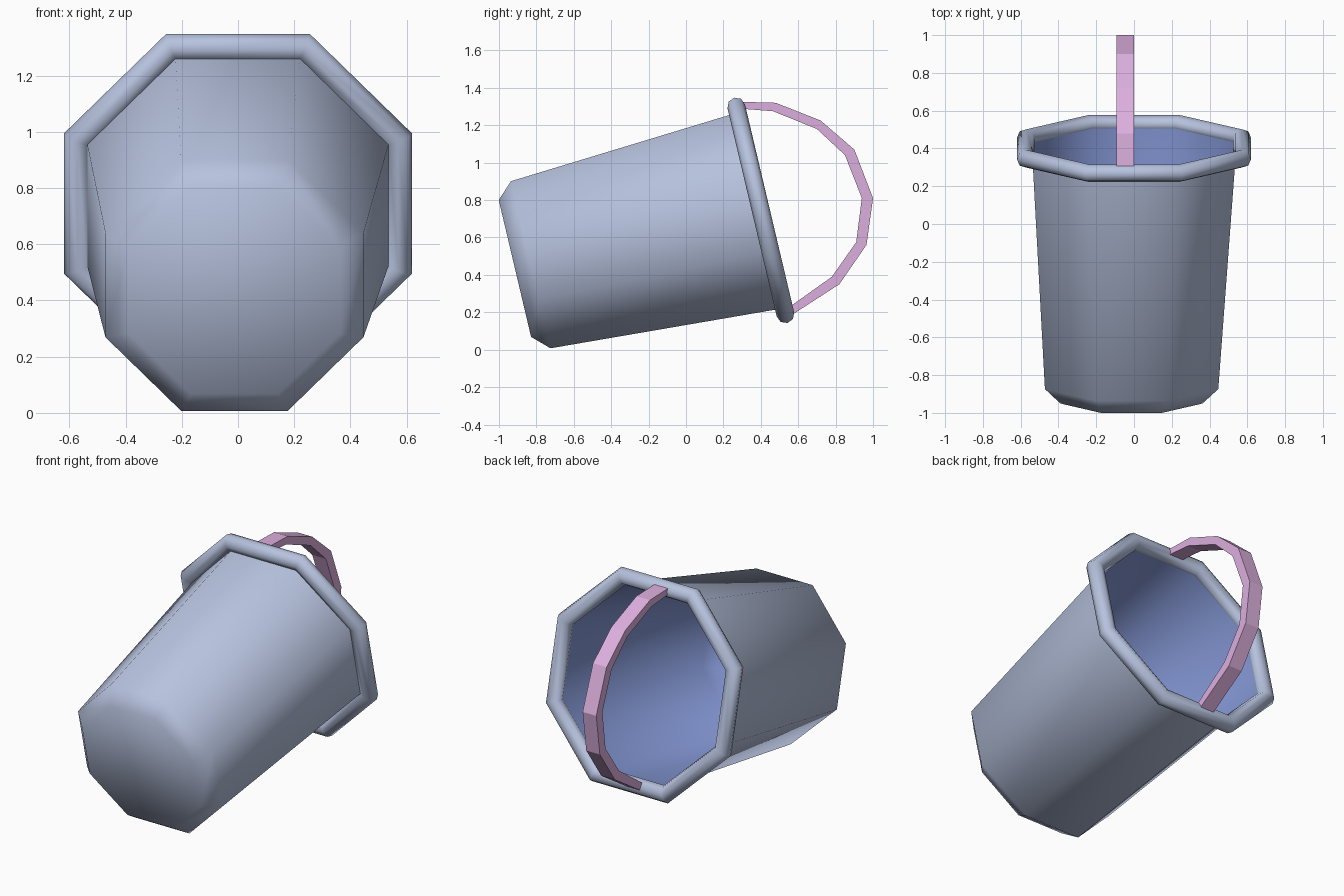
import bpy, bmesh, math
from mathutils import Vector

if "Cube" in bpy.data.objects:
    bpy.data.objects.remove(bpy.data.objects["Cube"])

def material(name, c):
    m = bpy.data.materials.new(name)
    m.diffuse_color = (*c, 1)
    m.use_nodes = True
    m.node_tree.nodes["Principled BSDF"].inputs["Base Color"].default_value = m.diffuse_color
    return m

GREY = material("grey blue", (0.47, 0.54, 0.73))
BLUE = material("inner blue", (0.23, 0.31, 0.66))
PINK = material("plum pink", (0.72, 0.43, 0.73))

# The bucket lies tilted: its axis points to +y and slightly up
TILT = math.radians(13.3)
CENTRE = Vector((0, 0.40, 0.745))
AXIS = Vector((0.01, math.cos(TILT), math.sin(TILT)))
UP = Vector((0, -math.sin(TILT), math.cos(TILT)))
SIDE = Vector((1, 0, 0))

def finish(name, bm, mat, smooth_angle=None, recalc=True):
    if recalc:
        bmesh.ops.recalc_face_normals(bm, faces=bm.faces[:])
    me = bpy.data.meshes.new(name)
    bm.to_mesh(me)
    bm.free()
    me.materials.append(mat)
    ob = bpy.data.objects.new(name, me)
    bpy.context.collection.objects.link(ob)
    if smooth_angle:
        bpy.ops.object.select_all(action='DESELECT')
        ob.select_set(True)
        bpy.context.view_layer.objects.active = ob
        bpy.ops.object.shade_smooth_by_angle(angle=math.radians(smooth_angle))
    return ob

def octagon_loft(name, profile, mat, closed=False, cap=False, inward=False):
    """Loft octagons; profile holds (distance along axis, half width)."""
    bm = bmesh.new()
    rings = []
    for t, a in profile:
        r = a / math.cos(math.pi / 8)
        ring = []
        for i in range(8):
            g = math.pi / 8 + i * math.pi / 4
            ring.append(bm.verts.new(CENTRE + AXIS * t
                        + SIDE * r * math.cos(g) + UP * r * math.sin(g)))
        rings.append(ring)
    pairs = list(zip(rings, rings[1:]))
    if closed:
        pairs.append((rings[-1], rings[0]))
    for p, q in pairs:
        for i in range(8):
            j = (i + 1) % 8
            bm.faces.new((p[i], p[j], q[j], q[i]))
    if cap:
        bm.faces.new(rings[0])
    bmesh.ops.recalc_face_normals(bm, faces=bm.faces[:])
    if inward:
        bmesh.ops.reverse_faces(bm, faces=bm.faces[:])
    return finish(name, bm, mat, 60, recalc=False)

# Outer wall with chamfered base, and coloured lining
octagon_loft("bucket_wall", [(-1.351, 0.376), (-1.264, 0.459), (-0.01, 0.537)],
             GREY, cap=True)
octagon_loft("bucket_lining", [(-1.338, 0.366), (-1.258, 0.447), (-0.005, 0.531)],
             BLUE, cap=True, inward=True)

# Rounded rim
rim = [(0.048 * math.cos(k * math.pi / 4), 0.571 + 0.048 * math.sin(k * math.pi / 4))
       for k in range(8)]
octagon_loft("rim", rim, GREY, closed=True)

# Flat strap handle, pairs of outer and inner points in the yz plane
strap = [((0.30, 1.325), (0.30, 1.288)), ((0.48, 1.32), (0.465, 1.275)),
         ((0.72, 1.225), (0.70, 1.18)), ((0.90, 1.07), (0.85, 1.04)),
         ((1.0, 0.81), (0.94, 0.81)), ((0.965, 0.56), (0.91, 0.575)),
         ((0.82, 0.35), (0.78, 0.39)), ((0.565, 0.185), (0.555, 0.23))]
bm = bmesh.new()
loops = []
for (oy, oz), (iy, iz) in strap:
    loops.append([bm.verts.new(c) for c in
                  ((-0.092, oy, oz), (0.0, oy, oz), (0.0, iy, iz), (-0.092, iy, iz))])
for p, q in zip(loops, loops[1:]):
    for i in range(4):
        j = (i + 1) % 4
        bm.faces.new((p[i], p[j], q[j], q[i]))
bm.faces.new(loops[0])
bm.faces.new(loops[-1])
finish("handle", bm, PINK)
